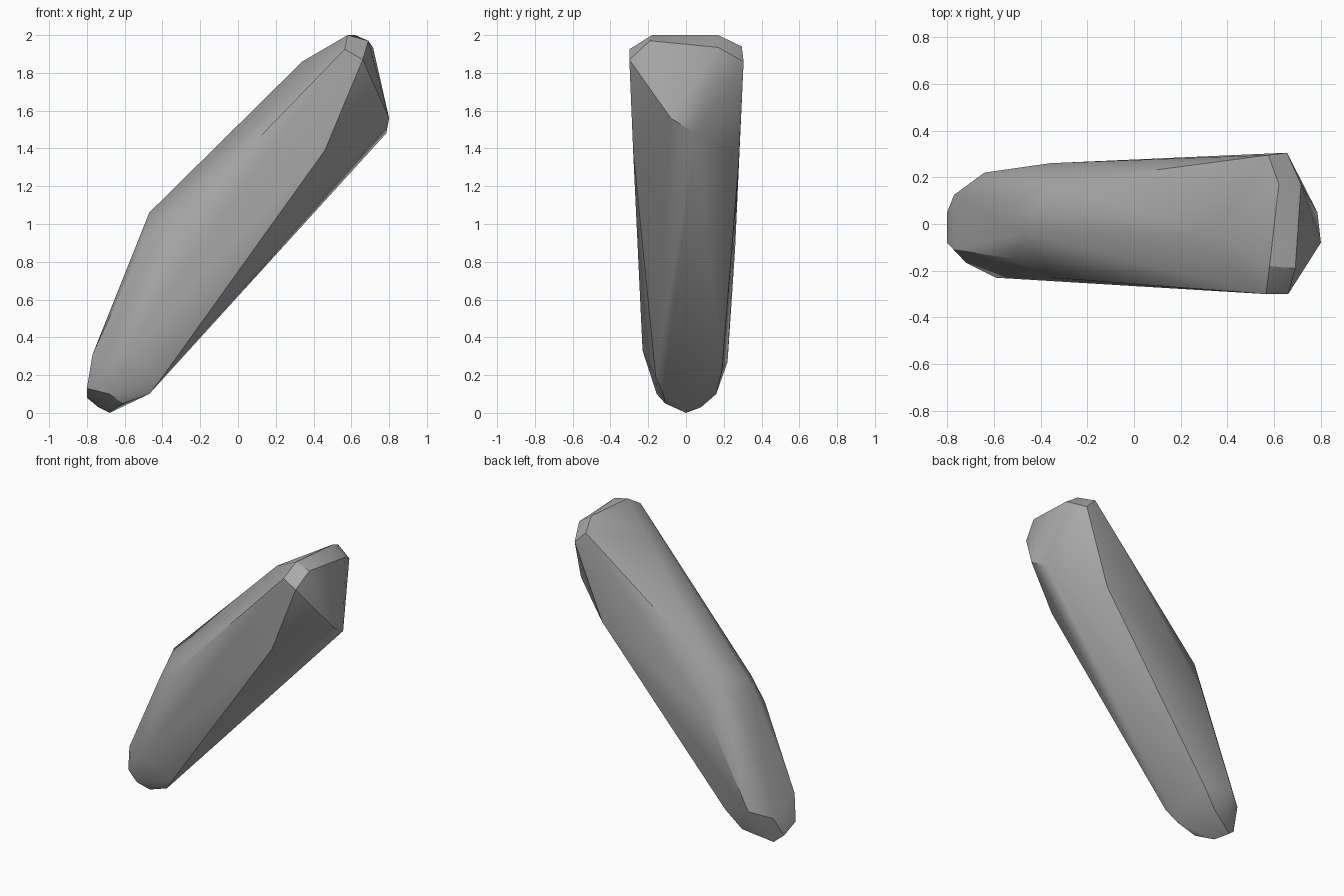
import bpy
import bmesh
import math

# Remove the default object
default_cube = bpy.data.objects.get("Cube")
if default_cube is not None:
    bpy.data.objects.remove(default_cube, do_unlink=True)


def make_material(name, colour):
    """Create a flat material that matches in viewport and render."""
    material = bpy.data.materials.new(name)
    material.use_nodes = True
    material.diffuse_color = colour
    shader = material.node_tree.nodes["Principled BSDF"]
    shader.inputs["Base Color"].default_value = colour
    shader.inputs["Roughness"].default_value = 0.9
    return material


def make_convex_stone(name, corners, material):
    """Wrap a chiselled convex stone around its corner points."""
    bm = bmesh.new()
    for corner in corners:
        bm.verts.new(corner)
    hull = bmesh.ops.convex_hull(bm, input=list(bm.verts))
    unused = set(hull["geom_interior"]) | set(hull["geom_unused"])
    loose = [item for item in unused if isinstance(item, bmesh.types.BMVert)]
    bmesh.ops.delete(bm, geom=loose, context="VERTS")
    bmesh.ops.recalc_face_normals(bm, faces=list(bm.faces))

    mesh = bpy.data.meshes.new(name)
    bm.to_mesh(mesh)
    bm.free()
    mesh.materials.append(material)
    stone = bpy.data.objects.new(name, mesh)
    bpy.context.collection.objects.link(stone)
    return stone


# Blunt upper end: crown edge, side corners and chin
upper_end = [
    (.58, -.18, 2), (.62, .17, 2),
    (.69, -.19, 1.97), (.715, .17, 1.935),
    (.565, -.3, 1.925), (.66, -.3, 1.87),
    (.575, .295, 1.94), (.655, .305, 1.86),
    (.8, -.08, 1.56), (.785, .05, 1.48),
]

# Leaning shaft: upper ridge and the shoulders on both sides
shaft = [
    (.34, -.05, 1.86), (-.47, -.04, 1.06),
    (-.49, .09, .95), (-.37, .17, 1.12),
    (-.51, -.15, .87), (-.35, -.23, .98),
    (-.36, .26, .87),
    (.46, -.28, 1.39), (.46, .28, 1.34),
]

# Rounded foot: sides, rim and lowest tip
foot = [
    (-.59, -.23, .33), (-.64, .22, .27),
    (-.4, -.16, .19), (-.44, .19, .22),
    (-.47, -.12, .1), (-.55, .16, .1),
    (-.77, -.11, .31), (-.77, .125, .22),
    (-.72, -.165, .25), (-.68, -.155, .1),
    (-.8, -.08, .13), (-.8, .05, .08),
    (-.61, -.11, .05), (-.74, .08, .03),
    (-.68, 0, 0),
]

stone_grey = make_material("stone grey", (.4, .4, .4, 1))
stone = make_convex_stone("leaning_stone", upper_end + shaft + foot, stone_grey)

# Soft facets with crisp edges where the stone breaks sharply
bpy.ops.object.select_all(action="DESELECT")
stone.select_set(True)
bpy.context.view_layer.objects.active = stone
bpy.ops.object.shade_smooth_by_angle(angle=math.radians(30))
